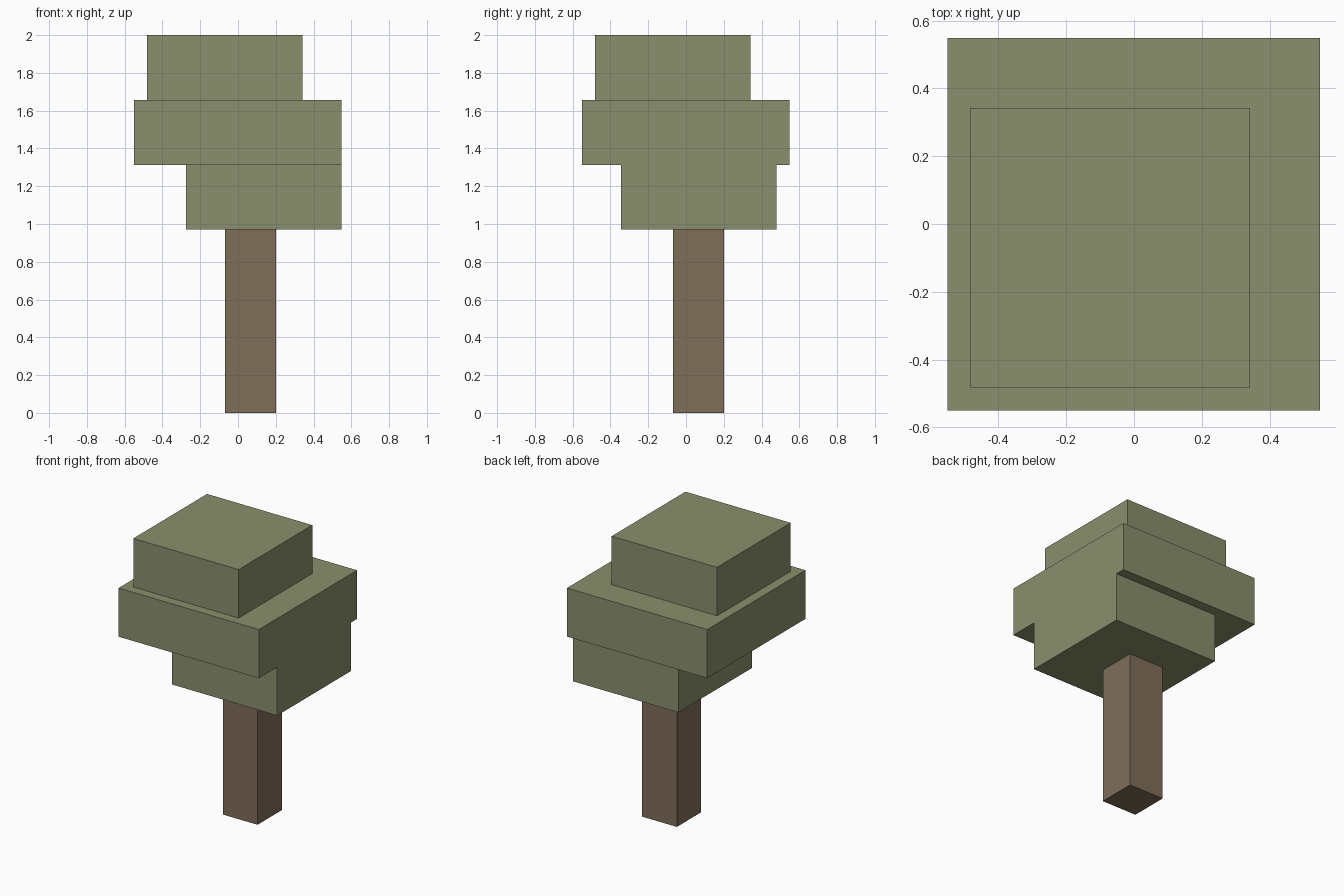
import bpy
from mathutils import Vector

cube = bpy.data.objects.get("Cube")
if cube:
    bpy.data.objects.remove(cube, do_unlink=True)


def make_material(name, rgb):
    mat = bpy.data.materials.new(name)
    mat.use_nodes = True
    color = (*rgb, 1.0)
    mat.diffuse_color = color
    bsdf = next(n for n in mat.node_tree.nodes if n.type == 'BSDF_PRINCIPLED')
    bsdf.inputs["Base Color"].default_value = color
    bsdf.inputs["Roughness"].default_value = 1.0
    return mat


def make_block(name, low, high, mat):
    """Box spanning two opposite corners."""
    low, high = Vector(low), Vector(high)
    bpy.ops.mesh.primitive_cube_add(size=1, location=(low + high) / 2)
    block = bpy.context.object
    block.name = block.data.name = name
    block.scale = high - low
    bpy.ops.object.transform_apply(location=False, rotation=False, scale=True)
    block.data.materials.append(mat)
    return block


bark = make_material("bark brown", (0.216, 0.156, 0.102))
leaf = make_material("leaf green", (0.254, 0.275, 0.150))

# Square trunk
make_block("trunk", (-0.07, -0.07, 0), (0.202, 0.202, 0.97), bark)

# Three offset foliage tiers, stacked
make_block("lower_foliage", (-0.275, -0.345, 0.97), (0.548, 0.478, 1.313), leaf)
make_block("middle_foliage", (-0.55, -0.55, 1.313), (0.548, 0.548, 1.657), leaf)
make_block("upper_foliage", (-0.482, -0.482, 1.657), (0.342, 0.342, 2), leaf)
